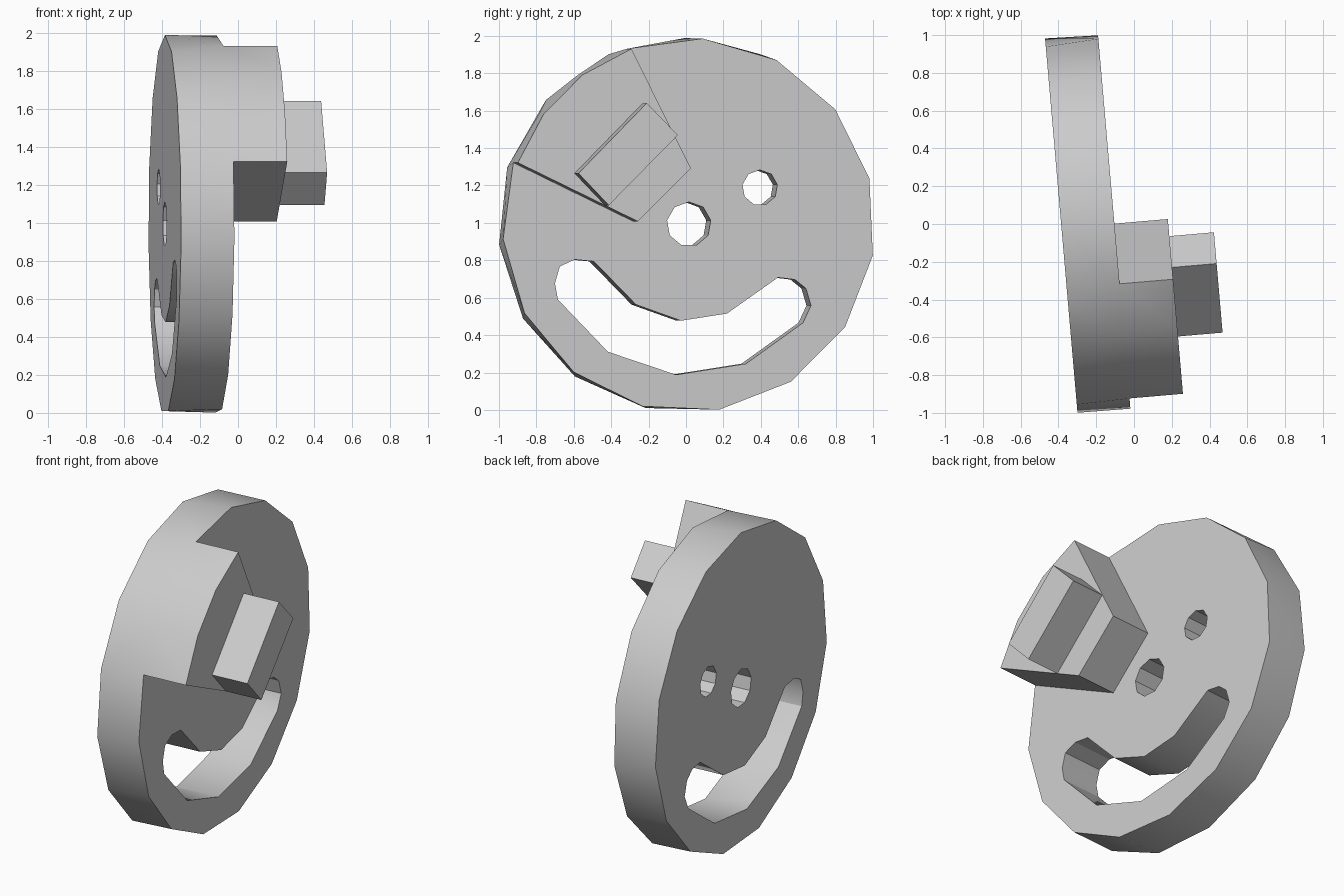
import bpy
import bmesh
from math import radians, sin, cos

cube = bpy.data.objects.get("Cube")
if cube:
    bpy.data.objects.remove(cube, do_unlink=True)

grey = bpy.data.materials.new("plain grey")
grey.use_nodes = True
GREY = (0.6, 0.6, 0.6, 1)
grey.diffuse_color = GREY
grey.node_tree.nodes["Principled BSDF"].inputs["Base Color"].default_value = GREY

# All parts share one frame: local x is the disc axis, starting at its rear face
ORIGIN = (-0.385, -0.0085, 0.988)
TURN = radians(4.95)
DISC, WEDGE, PEG = 0.281, 0.565, 0.802   # heights of the three steps


def place(name, bm):
    bmesh.ops.recalc_face_normals(bm, faces=bm.faces)
    mesh = bpy.data.meshes.new(name)
    bm.to_mesh(mesh)
    bm.free()
    mesh.materials.append(grey)
    ob = bpy.data.objects.new(name, mesh)
    bpy.context.collection.objects.link(ob)
    ob.location = ORIGIN
    ob.rotation_euler.z = TURN
    return ob


def prism(name, outline, low, high):
    bm = bmesh.new()
    face = bm.faces.new([bm.verts.new((low, a, b)) for a, b in outline])
    top = bmesh.ops.extrude_face_region(bm, geom=[face])["geom"]
    verts = [v for v in top if isinstance(v, bmesh.types.BMVert)]
    bmesh.ops.translate(bm, verts=verts, vec=(high - low, 0, 0))
    return place(name, bm)


def arc(radius, start, step, count, centre=(0, 0)):
    angles = [radians(start + step * i) for i in range(count)]
    return [(centre[0] + radius * cos(t), centre[1] + radius * sin(t)) for t in angles]


def combine(target, other, operation):
    mod = target.modifiers.new("combine", "BOOLEAN")
    mod.operation = operation
    mod.solver = "EXACT"
    mod.object = other
    bpy.context.view_layer.objects.active = target
    bpy.ops.object.modifier_apply(modifier=mod.name)
    bpy.data.objects.remove(other, do_unlink=True)


# Disc: regular rear rim, front rim with a finer stretch under the wedge
wedge_arc = arc(1, 109.5, 17, 4)
front_rim = wedge_arc + arc(1, 160.5, 23.77, 13)[1:]
bm = bmesh.new()
for a, b in arc(1, 90, 24, 15):
    bm.verts.new((0, a, b))
for a, b in front_rim:
    bm.verts.new((DISC, a, b))
bmesh.ops.convex_hull(bm, input=bm.verts)
bmesh.ops.dissolve_limit(bm, angle_limit=radians(0.5), verts=bm.verts, edges=bm.edges)
disc = place("face_disc", bm)

# Raised wedge, flush with the rim
wedge = prism("raised_wedge", wedge_arc + [(-0.299, 0.02), (-0.014, 0.304)], DISC, WEDGE)
combine(disc, wedge, "UNION")

# Round holes and the smiling slot
smile = [(-0.719, -0.312), (-0.693, -0.221), (-0.612, -0.184), (-0.51, -0.194),
         (-0.284, -0.425), (-0.043, -0.511), (0.204, -0.473), (0.478, -0.28),
         (0.569, -0.291), (0.628, -0.339), (0.655, -0.43), (0.612, -0.522),
         (0.306, -0.741), (-0.069, -0.8), (-0.435, -0.677), (-0.703, -0.398)]
holes = [arc(0.119, 90, 40, 9, (0, 0.005)), arc(0.095, 90, 40, 9, (0.381, 0.2)), smile]
for outline in holes:
    combine(disc, prism("hole_cutter", outline, -0.2, DISC + 0.2), "DIFFERENCE")

# Square peg standing on the wedge
peg = prism("square_peg", [(-0.271, 0.653), (-0.105, 0.481), (-0.475, 0.106),
                           (-0.638, 0.277)], WEDGE - 0.02, PEG)

# Smooth rim, crisp corners
bpy.ops.object.select_all(action="DESELECT")
disc.select_set(True)
bpy.context.view_layer.objects.active = disc
bpy.ops.object.shade_smooth_by_angle(angle=radians(30))
